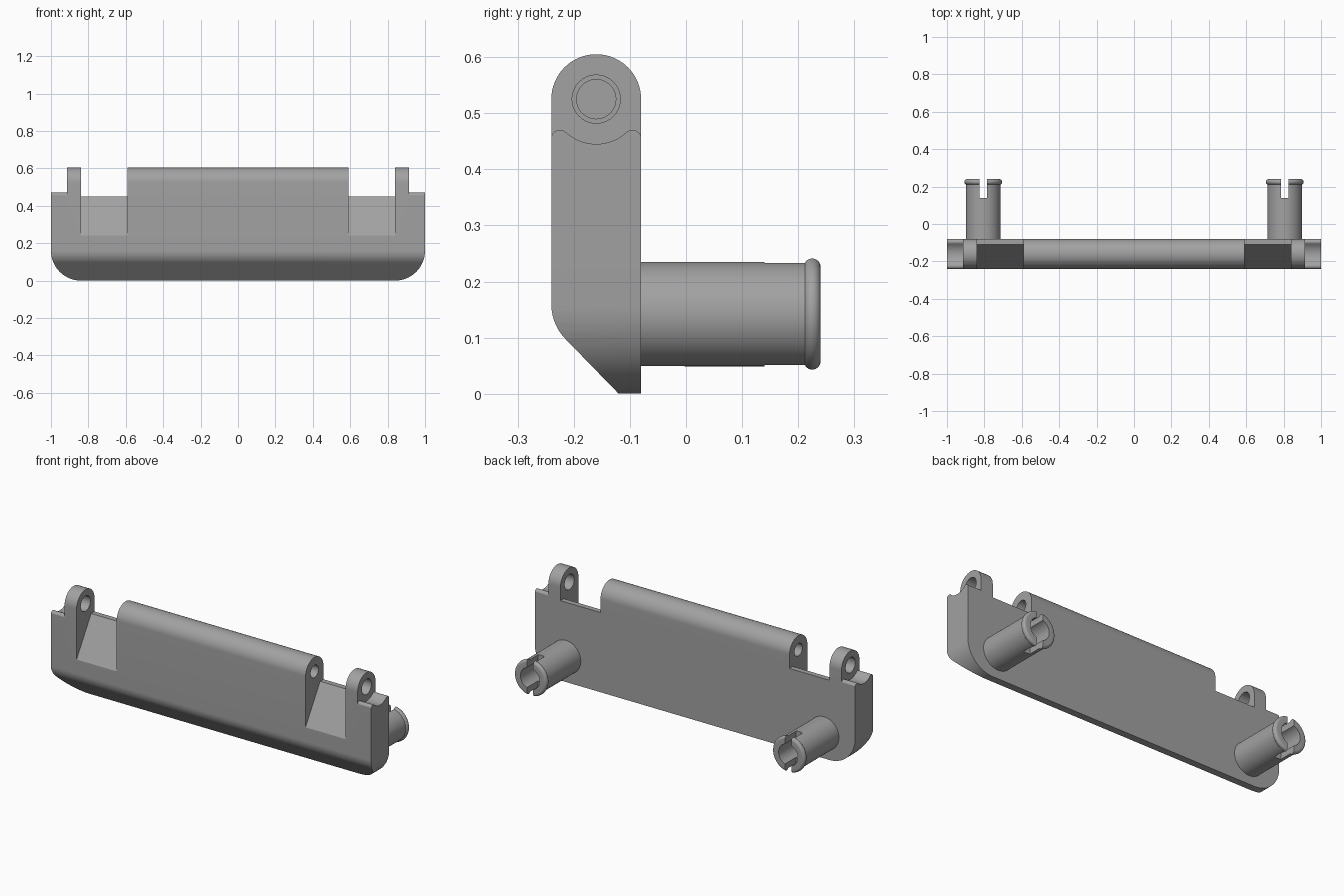
import bpy, bmesh, math
from mathutils import Matrix

if "Cube" in bpy.data.objects:
    bpy.data.objects.remove(bpy.data.objects["Cube"])

grey = bpy.data.materials.new("light_grey")
grey.use_nodes = True
COLOUR = (0.36, 0.36, 0.36, 1)
grey.diffuse_color = COLOUR
grey.node_tree.nodes["Principled BSDF"].inputs["Base Color"].default_value = COLOUR

PIVOT = (-0.16, 0.525)      # hinge axis in the y-z plane
FRONT, BACK = -0.24, -0.08


def arc(centre, radius, start, end, steps=16):
    """Points on an arc, angles in degrees."""
    angles = [math.radians(start + (end - start) * i / steps) for i in range(steps + 1)]
    return [(centre[0] + radius * math.cos(a), centre[1] + radius * math.sin(a)) for a in angles]


def finish(name, bm):
    bmesh.ops.remove_doubles(bm, verts=bm.verts, dist=1e-5)
    bmesh.ops.recalc_face_normals(bm, faces=bm.faces)
    mesh = bpy.data.meshes.new(name)
    bm.to_mesh(mesh)
    bm.free()
    mesh.materials.append(grey)
    obj = bpy.data.objects.new(name, mesh)
    bpy.context.collection.objects.link(obj)
    return obj


def prism(name, points, low, high, axis="x"):
    """Extrude a y-z outline along x, or an x-z outline along y."""
    bm = bmesh.new()
    place = (lambda p: (low, *p)) if axis == "x" else (lambda p: (p[0], low, p[1]))
    face = bm.faces.new([bm.verts.new(place(p)) for p in points])
    new = bmesh.ops.extrude_face_region(bm, geom=[face])["geom"]
    move = (high - low, 0, 0) if axis == "x" else (0, high - low, 0)
    bmesh.ops.translate(bm, vec=move, verts=[v for v in new if isinstance(v, bmesh.types.BMVert)])
    return finish(name, bm)


def lathe(name, profile, x, z, steps=64):
    """Spin a closed (radius, y) profile about a line along y."""
    bm = bmesh.new()
    verts = [bm.verts.new((r, y, 0)) for r, y in profile]
    edges = [bm.edges.new(pair) for pair in zip(verts, verts[1:])]
    bmesh.ops.spin(bm, geom=verts + edges, cent=(0, 0, 0), axis=(0, 1, 0),
                   angle=math.tau, steps=steps)
    bmesh.ops.transform(bm, matrix=Matrix.Translation((x, 0, z)), verts=bm.verts)
    return finish(name, bm)


def combine(target, tool, operation="DIFFERENCE"):
    """Apply a boolean and discard the tool."""
    mod = target.modifiers.new("shape", "BOOLEAN")
    mod.operation, mod.object, mod.solver = operation, tool, "EXACT"
    bpy.context.view_layer.objects.active = target
    bpy.ops.object.modifier_apply(modifier=mod.name)
    bpy.data.objects.remove(tool)


def span(side, a, b):
    return sorted((side * a, side * b))


# Body: side profile limited by a front outline with rounded lower corners
side_profile = ([(BACK, 0)] + arc(PIVOT, 0.08, 0, 180, 32)
                + arc((-0.15, 0.16), 0.09, 180, 225) + [(-0.12, 0)])
body = prism("panel_body", side_profile, -1, 1)
outline = ([(1, 1), (-1, 1)] + arc((-0.84, 0.16), 0.16, 180, 270)
           + arc((0.84, 0.16), 0.16, 270, 360))
combine(body, prism("outline_cutter", outline, -0.5, 0.2, "y"), "INTERSECT")

# Cutter outlines: sloped notch and wavy end shoulder
notch = [(BACK + 0.1, 0.45), (-0.11, 0.45), (-0.302, 0.14), (-0.302, 0.8), (BACK + 0.1, 0.8)]
ROUND = 0.016
reach, drop = 0.08 + ROUND, PIVOT[1] - 0.47 + ROUND
offset = math.sqrt(reach ** 2 - drop ** 2)
tilt = math.degrees(math.atan2(drop, offset))
crest = 0.47 - ROUND
shoulder = ([(-0.3, 0.8), (-0.3, 0.458)]
            + arc((PIVOT[0] - offset, crest), ROUND, 164, tilt, 10)
            + arc(PIVOT, 0.08, 180 + tilt, 360 - tilt)[1:-1]
            + arc((PIVOT[0] + offset, crest), ROUND, 180 - tilt, 16, 10)
            + [(0, 0.458), (0, 0.8)])

# Peg profile: hollow shaft with a rounded lip
BORE = 0.06
peg_profile = ([(0, -0.12), (0.093, -0.12)] + arc((0.086, 0.225), 0.015, -62, 90, 12)
               + [(BORE, 0.24), (BORE, -0.06), (0, -0.06)])

for side in (1, -1):
    combine(body, prism("notch_cutter", notch, *span(side, 0.59, 0.84)))
    combine(body, prism("shoulder_cutter", shoulder, *span(side, 0.915, 1.1)))
    # Through hole in the lug, blind hole in the central bar
    combine(body, prism("lug_hole", arc(PIVOT, 0.043, 0, 351, 39), *span(side, 0.8, 1.1)))
    combine(body, prism("bar_hole", arc(PIVOT, 0.035, 0, 351, 39), *span(side, 0.49, 0.7)))
    # Split peg on the back
    x, z = side * 0.806, 0.142
    peg = lathe("peg", peg_profile, x, z)
    slot = [(x - 0.02, 0), (x + 0.02, 0), (x + 0.02, 0.3), (x - 0.02, 0.3)]
    combine(peg, prism("slot_cutter", slot, 0.14, 0.3, "y"))
    combine(body, peg, "UNION")

# Smooth the curves and keep the edges sharp
bpy.ops.object.select_all(action="DESELECT")
body.select_set(True)
bpy.context.view_layer.objects.active = body
bpy.ops.object.shade_smooth_by_angle(angle=math.radians(25))
